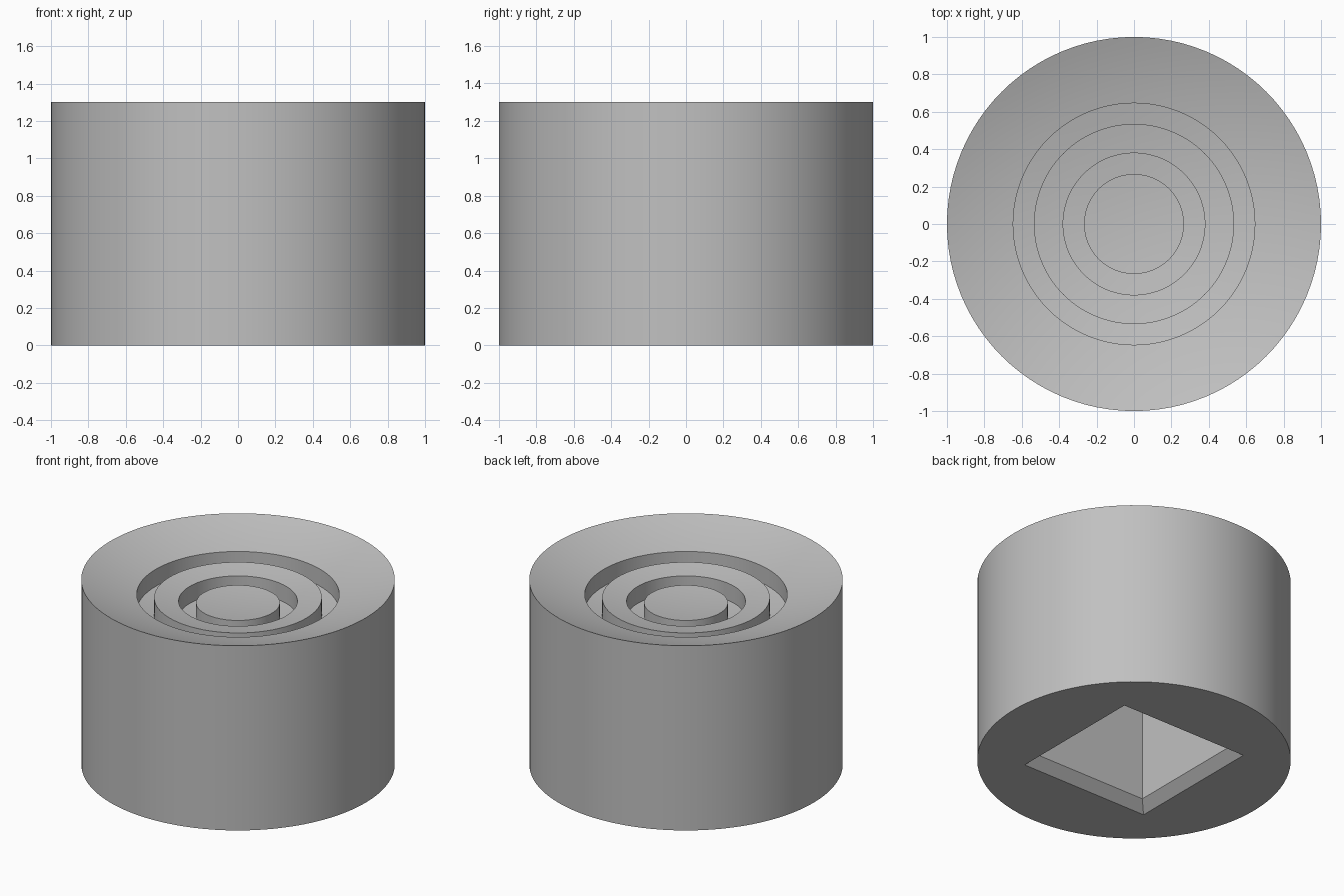
import bpy, bmesh, math
from mathutils import Vector

if "Cube" in bpy.data.objects:
    bpy.data.objects.remove(bpy.data.objects["Cube"])

HEIGHT, DISH, GROOVE, SEGMENTS = 1.3, 0.176, 0.12, 96
R = (1 + DISH ** 2) / (2 * DISH)   # dish sphere radius

grey = bpy.data.materials.new("plain grey")
grey.diffuse_color = (0.53, 0.53, 0.53, 1)
grey.use_nodes = True
grey.node_tree.nodes["Principled BSDF"].inputs["Base Color"].default_value = grey.diffuse_color


def dish_z(r):
    return HEIGHT - DISH + R - math.sqrt(R * R - r * r)


def finish(bm, name):
    bmesh.ops.recalc_face_normals(bm, faces=bm.faces)
    mesh = bpy.data.meshes.new(name)
    bm.to_mesh(mesh)
    bm.free()
    ob = bpy.data.objects.new(name, mesh)
    bpy.context.collection.objects.link(ob)
    mesh.materials.append(grey)
    return ob


# Turned body: concave top with two ring grooves
# each band: outer radius, inner radius, depth below the dish, steps
bands = [(1.0, 0.646, 0, 8), (0.646, 0.535, GROOVE, 2), (0.535, 0.379, 0, 3),
         (0.379, 0.267, GROOVE, 2), (0.267, 0.0, 0, 5)]
profile = [(0, 0), (1, 0)]
for outer, inner, depth, steps in bands:
    for i in range(steps + 1):
        r = outer + (inner - outer) * i / steps
        profile.append((r, dish_z(r) - depth))

bm = bmesh.new()
verts = [bm.verts.new((r, 0, z)) for r, z in profile]
edges = [bm.edges.new(pair) for pair in zip(verts, verts[1:])]
bmesh.ops.spin(bm, geom=verts + edges, cent=(0, 0, 0), axis=(0, 0, 1),
               angle=math.tau, steps=SEGMENTS, use_duplicate=False)
bmesh.ops.remove_doubles(bm, verts=bm.verts, dist=1e-4)
# merge the flat underside into one face
under = [f for f in bm.faces if all(abs(v.co.z) < 1e-5 for v in f.verts)]
bmesh.ops.dissolve_faces(bm, faces=under, use_verts=True)
body = finish(bm, "round_body")

# Square socket in the underside, with a chamfered mouth
bm = bmesh.new()
loops = []
for half, z in [(0.56, -0.065), (0.43, 0.065), (0.43, 0.8)]:
    loops.append([bm.verts.new(Vector((sx * half, sy * half, z)))
                  for sx, sy in [(-1, -1), (1, -1), (1, 1), (-1, 1)]])
for low, high in zip(loops, loops[1:]):
    for i in range(4):
        j = (i + 1) % 4
        bm.faces.new((low[i], low[j], high[j], high[i]))
bm.faces.new(loops[0][::-1])
bm.faces.new(loops[-1])
cutter = finish(bm, "socket_cutter")
cutter.hide_render = True

mod = body.modifiers.new("socket", 'BOOLEAN')
mod.operation = 'DIFFERENCE'
mod.solver = 'EXACT'
mod.object = cutter

bpy.context.view_layer.objects.active = body
body.select_set(True)
bpy.ops.object.modifier_apply(modifier=mod.name)
bpy.data.objects.remove(cutter)
bpy.ops.object.shade_smooth_by_angle(angle=math.radians(30))
